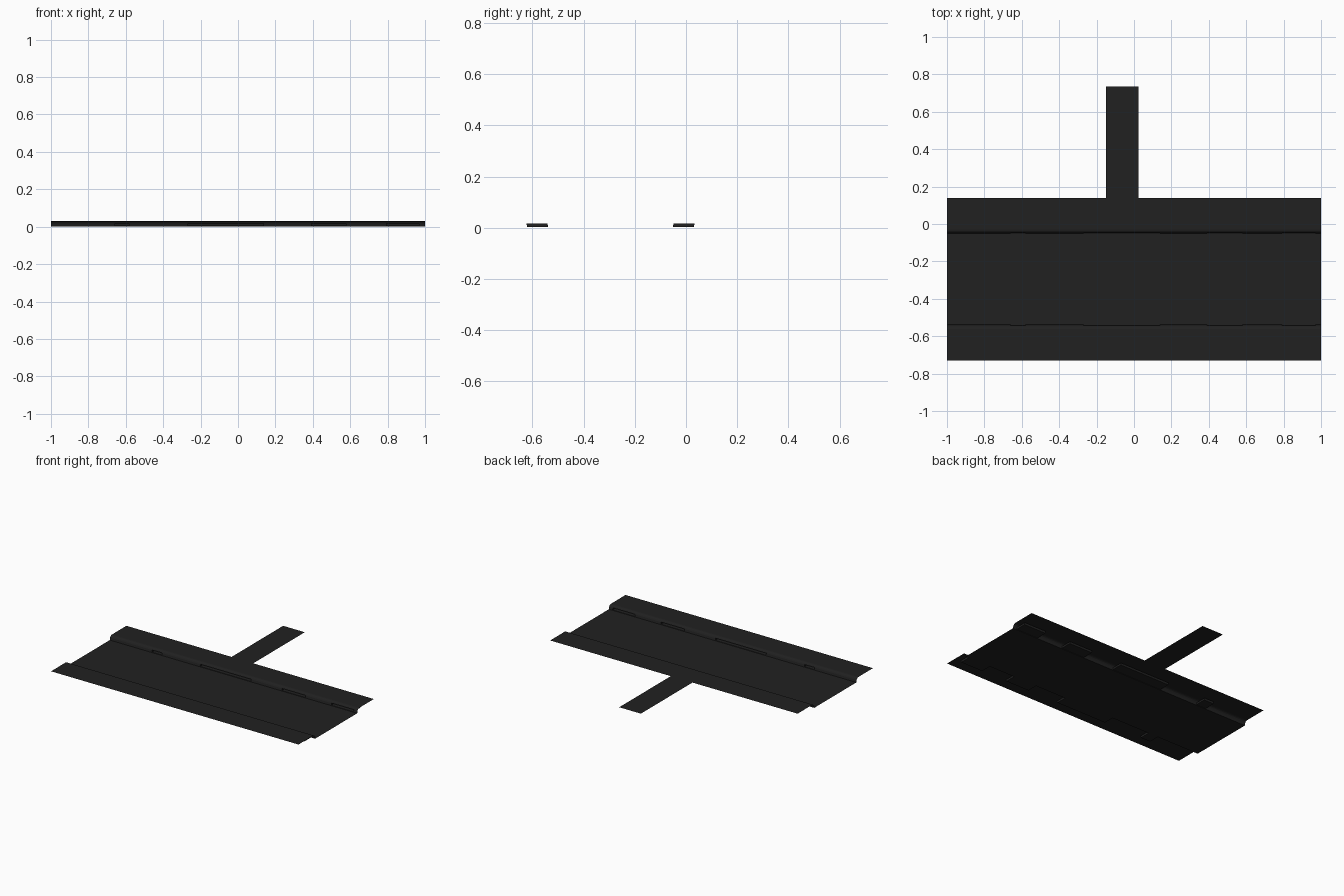
import bpy, bmesh
from mathutils import Vector

if "Cube" in bpy.data.objects:
    bpy.data.objects.remove(bpy.data.objects["Cube"])

MID_Y = -0.295          # centre line of the road
mat = bpy.data.materials.new("asphalt")
mat.diffuse_color = (0.015, 0.015, 0.015, 1)
mat.use_nodes = True
mat.node_tree.nodes["Principled BSDF"].inputs["Base Color"].default_value = mat.diffuse_color


def finish(name, bm):
    bmesh.ops.remove_doubles(bm, verts=bm.verts, dist=1e-5)
    me = bpy.data.meshes.new(name)
    bm.to_mesh(me)
    bm.free()
    me.materials.append(mat)
    ob = bpy.data.objects.new(name, me)
    bpy.context.collection.objects.link(ob)
    return ob


def quad(bm, pts):
    return bm.faces.new([bm.verts.new(p) for p in pts])


def sheet(name, x0, x1, y0, y1, z):
    bm = bmesh.new()
    quad(bm, [(x0, y0, z), (x1, y0, z), (x1, y1, z), (x0, y1, z)])
    return finish(name, bm)


# pavement section, as (distance from road centre line, height)
PROFILE = [(0.243, 0), (0.2435, 0.003), (0.247, 0.017), (0.252, 0.025),
           (0.258, 0.029), (0.266, 0.031), (0.435, 0.031)]
# drain slots along the kerb
SLOTS = [(-0.66, -0.58), (-0.27, 0.14), (0.39, 0.58), (0.79, 0.97)]
XS = sorted({-1.0, 1.0, *[x for s in SLOTS for x in s]})
DEPTH = 0.082


def pavement(name, side):
    bm = bmesh.new()
    for a, b in zip(XS, XS[1:]):
        for i, ((d0, z0), (d1, z1)) in enumerate(zip(PROFILE, PROFILE[1:])):
            y0, y1 = MID_Y + side * d0, MID_Y + side * d1
            pts = [Vector(p) for p in ((a, y0, z0), (b, y0, z0), (b, y1, z1), (a, y1, z1))]
            if side < 0:
                pts.reverse()
            if i == 1 and (a, b) in SLOTS:
                # recessed drain box behind the kerb face
                back = [p + Vector((0, side * DEPTH, 0)) for p in pts]
                quad(bm, back)
                for k in range(4):
                    n = (k + 1) % 4
                    quad(bm, [pts[k], pts[n], back[n], back[k]])
            else:
                quad(bm, pts)
    return finish(name, bm)


# carriageway, both pavements and the side path
sheet("road", -1, 1, MID_Y - 0.243, MID_Y + 0.243, 0)
pavement("back_pavement", 1)
pavement("front_pavement", -1)
sheet("side_path", -0.15, 0.025, 0.14, 0.735, 0.031)
